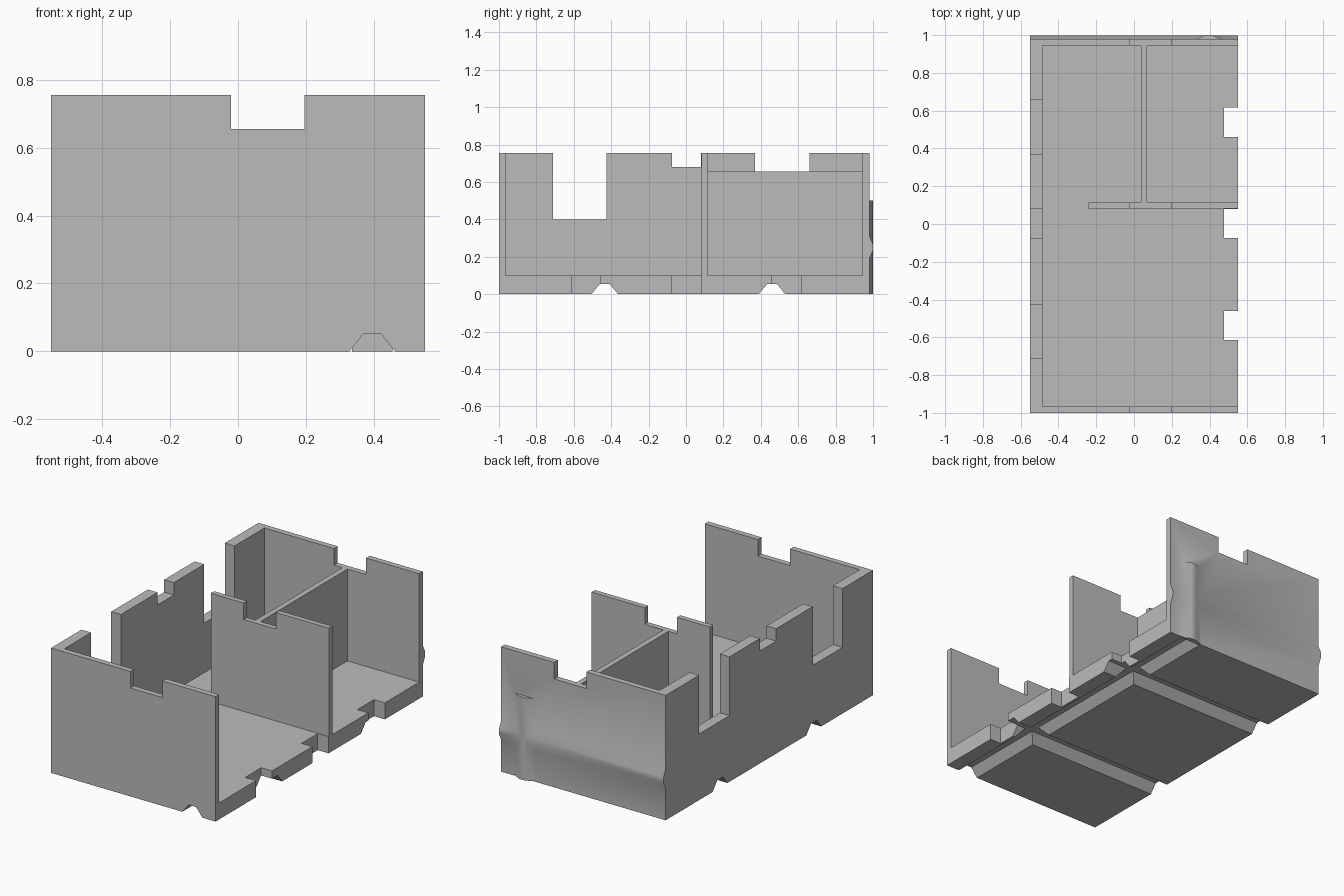
import bpy
import bmesh

cube = bpy.data.objects.get("Cube")
if cube:
    bpy.data.objects.remove(cube, do_unlink=True)

HEIGHT, FLOOR = 0.755, 0.1
CHANNEL_X = 0.395

stone = bpy.data.materials.new("stone_grey")
stone.use_nodes = True
GREY = (0.5, 0.5, 0.5, 1)
stone.diffuse_color = GREY
stone.node_tree.nodes["Principled BSDF"].inputs["Base Color"].default_value = GREY


def prism(name, profile, start, end, place):
    """Extrude a 2D profile between two depths; place maps (u, v, depth) to x, y, z."""
    bm = bmesh.new()
    rings = [[bm.verts.new(place(u, v, d)) for u, v in profile] for d in (start, end)]
    bm.faces.new(rings[0])
    bm.faces.new(rings[1])
    n = len(profile)
    for i in range(n):
        j = (i + 1) % n
        bm.faces.new((rings[0][i], rings[0][j], rings[1][j], rings[1][i]))
    bmesh.ops.recalc_face_normals(bm, faces=bm.faces)
    mesh = bpy.data.meshes.new(name)
    bm.to_mesh(mesh)
    bm.free()
    mesh.materials.append(stone)
    obj = bpy.data.objects.new(name, mesh)
    bpy.context.collection.objects.link(obj)
    return obj


def box(name, x, y, z):
    outline = [(x[0], y[0]), (x[1], y[0]), (x[1], y[1]), (x[0], y[1])]
    return prism(name, outline, z[0], z[1], lambda u, v, d: (u, v, d))


def combine(target, tool, operation="DIFFERENCE"):
    """Apply a boolean and discard the tool object."""
    tool.hide_render = True
    mod = target.modifiers.new(operation.lower(), "BOOLEAN")
    mod.operation = operation
    mod.solver = "EXACT"
    mod.object = tool
    bpy.context.view_layer.objects.active = target
    bpy.ops.object.modifier_apply(modifier=mod.name)
    bpy.data.objects.remove(tool, do_unlink=True)


def trapezoid(centre, base, wide, narrow, rise):
    """Tapered rib section whose foot sinks slightly below its base line."""
    return [(centre - wide, base - 0.01), (centre + wide, base - 0.01),
            (centre + wide, base), (centre + narrow, base + rise),
            (centre - narrow, base + rise), (centre - wide, base)]


# Outer shell, open on top and along the left side
shell = box("room_shell", (-0.55, 0.55), (-1, 0.98), (0, HEIGHT))
combine(shell, box("cavity", (-0.485, 0.7), (-0.965, 0.945), (FLOOR, 1)))

# Notch through the front and back walls, and openings in the side wall
combine(shell, box("wall_notch", (-0.02, 0.195), (-1.1, 1.1), (0.655, 1)))
for y0, y1, sill in ((-0.71, -0.425, 0.4), (-0.075, 0.08, 0.68), (0.37, 0.66, 0.4)):
    combine(shell, box("window_cut", (-0.7, -0.4), (y0, y1), (sill, 1)))

# Slots in the open edge of the floor
for y0, y1 in ((-0.613, -0.46), (-0.075, 0.08), (0.46, 0.617)):
    combine(shell, box("floor_slot", (0.477, 0.7), (y0, y1), (-0.1, 0.2)))

# Tapered channels across and along the underside
for y in (-0.435, 0.46):
    combine(shell, prism("cross_channel", trapezoid(y, 0, 0.071, 0.027, 0.053),
                         -0.7, 0.7, lambda u, v, d: (d, u, v)))
combine(shell, prism("long_channel", trapezoid(CHANNEL_X, 0, 0.067, 0.025, 0.053),
                     -1.2, 1.2, lambda u, v, d: (u, d, v)))

# Low crossing ribs on the outside of the back wall
level_rib = prism("level_rib", trapezoid(0.25, 0.98, 0.06, 0.018, 0.019),
                  -0.55, 0.55, lambda u, v, d: (d, v, u))
upright_rib = prism("upright_rib", trapezoid(CHANNEL_X, 0.98, 0.06, 0.018, 0.02),
                    0, 0.5, lambda u, v, d: (u, v, d))
combine(shell, level_rib, "UNION")
combine(shell, upright_rib, "UNION")

# Interior partitions
cross_wall = box("cross_partition", (-0.24, 0.55), (0.083, 0.115), (FLOOR, HEIGHT))
combine(cross_wall, box("partition_notch", (-0.02, 0.195), (0, 0.2), (0.655, 1)))
long_wall = box("long_partition", (0.037, 0.07), (0.115, 0.945), (FLOOR, 0.655))

# Soft ribs, crisp corners
bpy.ops.object.select_all(action="DESELECT")
for obj in (shell, cross_wall, long_wall):
    obj.select_set(True)
bpy.context.view_layer.objects.active = shell
bpy.ops.object.shade_smooth_by_angle(angle=0.5236)
